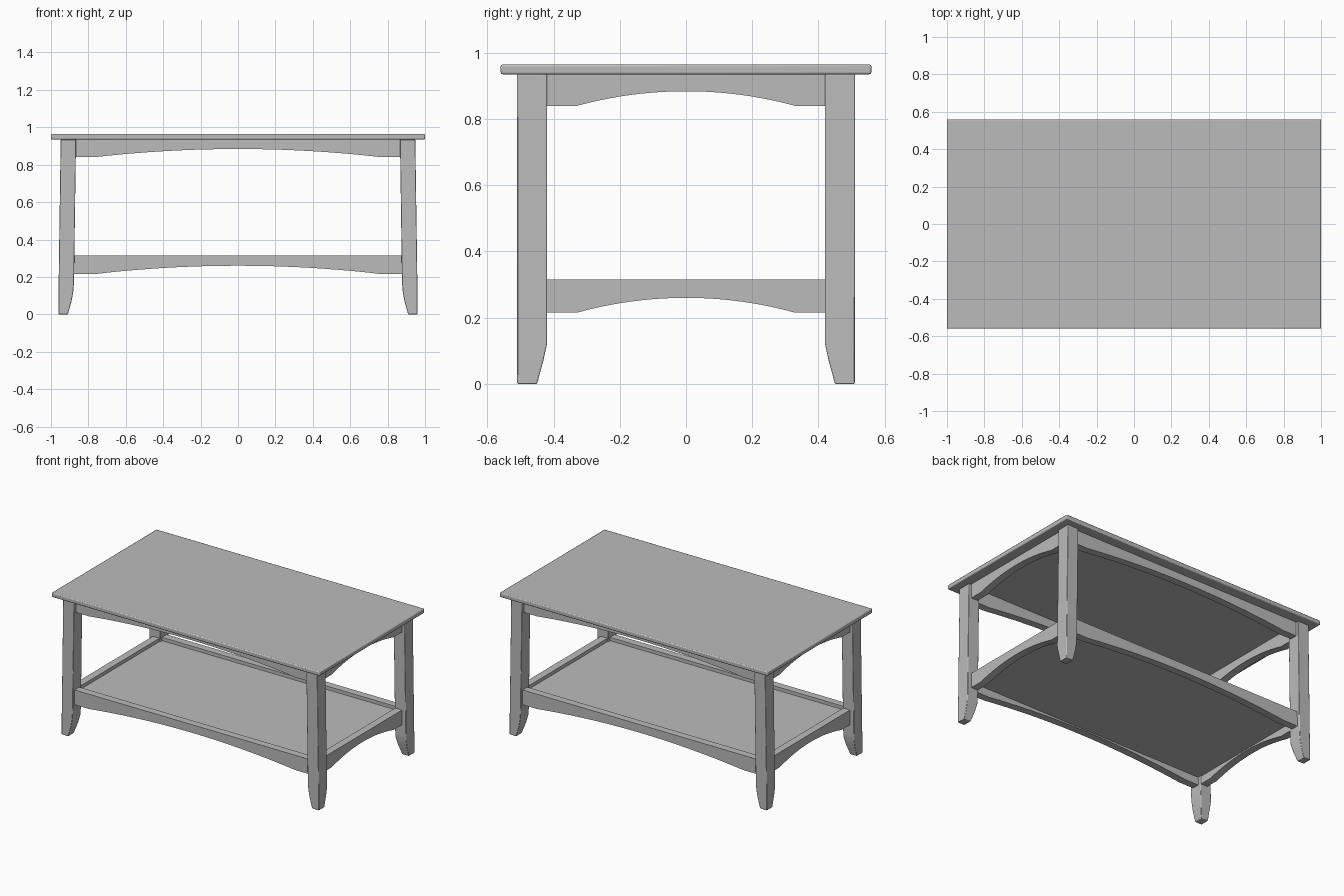
import bpy, bmesh, math
from mathutils import Vector

cube = bpy.data.objects.get("Cube")
if cube:
    bpy.data.objects.remove(cube, do_unlink=True)

grey = bpy.data.materials.new("plain grey")
grey.use_nodes = True
colour = (0.5, 0.5, 0.5, 1)
grey.diffuse_color = colour
grey.node_tree.nodes["Principled BSDF"].inputs["Base Color"].default_value = colour


def finish(name, bm, bevel=0.0):
    bmesh.ops.recalc_face_normals(bm, faces=bm.faces)
    mesh = bpy.data.meshes.new(name)
    bm.to_mesh(mesh)
    bm.free()
    mesh.materials.append(grey)
    obj = bpy.data.objects.new(name, mesh)
    bpy.context.collection.objects.link(obj)
    if bevel:
        mod = obj.modifiers.new("soft edges", 'BEVEL')
        mod.width = bevel
        mod.segments = 2
    bpy.ops.object.select_all(action='DESELECT')
    obj.select_set(True)
    bpy.context.view_layer.objects.active = obj
    bpy.ops.object.shade_smooth_by_angle(angle=math.radians(30))
    return obj


def board(name, half_x, half_y, low, high, bevel=0.0):
    bm = bmesh.new()
    bmesh.ops.create_cube(bm, size=1)
    for v in bm.verts:
        v.co = (v.co.x * 2 * half_x, v.co.y * 2 * half_y,
                high if v.co.z > 0 else low)
    return finish(name, bm, bevel)


def leg(name, sx, sy):
    # height, inner x, outer x, inner y: the foot curves in on both inner sides
    sections = [(0, 0.91, 0.96, 0.45), (0.03, 0.901, 0.96, 0.442),
                (0.07, 0.89, 0.96, 0.431), (0.12, 0.881, 0.96, 0.42),
                (0.17, 0.877, 0.959, 0.42), (0.935, 0.866, 0.948, 0.42)]
    bm = bmesh.new()
    rings = []
    for z, xi, xo, yi in sections:
        corners = [(xi, yi), (xo, yi), (xo, 0.51), (xi, 0.51)]
        rings.append([bm.verts.new((sx * x, sy * y, z)) for x, y in corners])
    for a, b in zip(rings, rings[1:]):
        for i in range(4):
            j = (i + 1) % 4
            bm.faces.new((a[i], a[j], b[j], b[i]))
    bm.faces.new(rings[0])
    bm.faces.new(rings[-1])
    return finish(name, bm, 0.003)


def arched_rail(name, along_x, side, inner, outer, half, flat, low, peak, high):
    # flat ends with a shallow circular arch between them
    rise = peak - low
    radius = (flat ** 2 + rise ** 2) / (2 * rise)
    steps = 20
    profile = [(-half, high), (-half, low)]
    for i in range(steps + 1):
        u = flat * (2 * i / steps - 1)
        profile.append((u, peak - radius + math.sqrt(radius ** 2 - u ** 2)))
    profile += [(half, low), (half, high)]

    def place(u, w, z):
        return Vector((u, side * w, z) if along_x else (side * w, u, z))

    bm = bmesh.new()
    face = bm.faces.new([bm.verts.new(place(u, inner, z)) for u, z in profile])
    new = bmesh.ops.extrude_face_region(bm, geom=[face])["geom"]
    bmesh.ops.translate(bm, vec=place(0, outer - inner, 0),
                        verts=[v for v in new if isinstance(v, bmesh.types.BMVert)])
    return finish(name, bm)


# Top and lower shelf
board("table_top", 1.0, 0.56, 0.935, 0.965, 0.006)
board("lower_shelf", 0.89, 0.45, 0.268, 0.292)

# Legs
for sx, xname in ((1, "left"), (-1, "right")):
    for sy, yname in ((-1, "front"), (1, "back")):
        leg(f"{yname}_{xname}_leg", sx, sy)

# Upper aprons and lower rails on all four sides
for level, low, peak, high in (("upper_apron", 0.84, 0.884, 0.935),
                               ("lower_rail", 0.215, 0.26, 0.315)):
    for side, name in ((-1, "front"), (1, "back")):
        arched_rail(f"{name}_{level}", True, side, 0.44, 0.49,
                    0.885, 0.77, low, peak, high)
    for side, name in ((1, "left"), (-1, "right")):
        arched_rail(f"{name}_{level}", False, side, 0.88, 0.93,
                    0.43, 0.33, low, peak, high)
